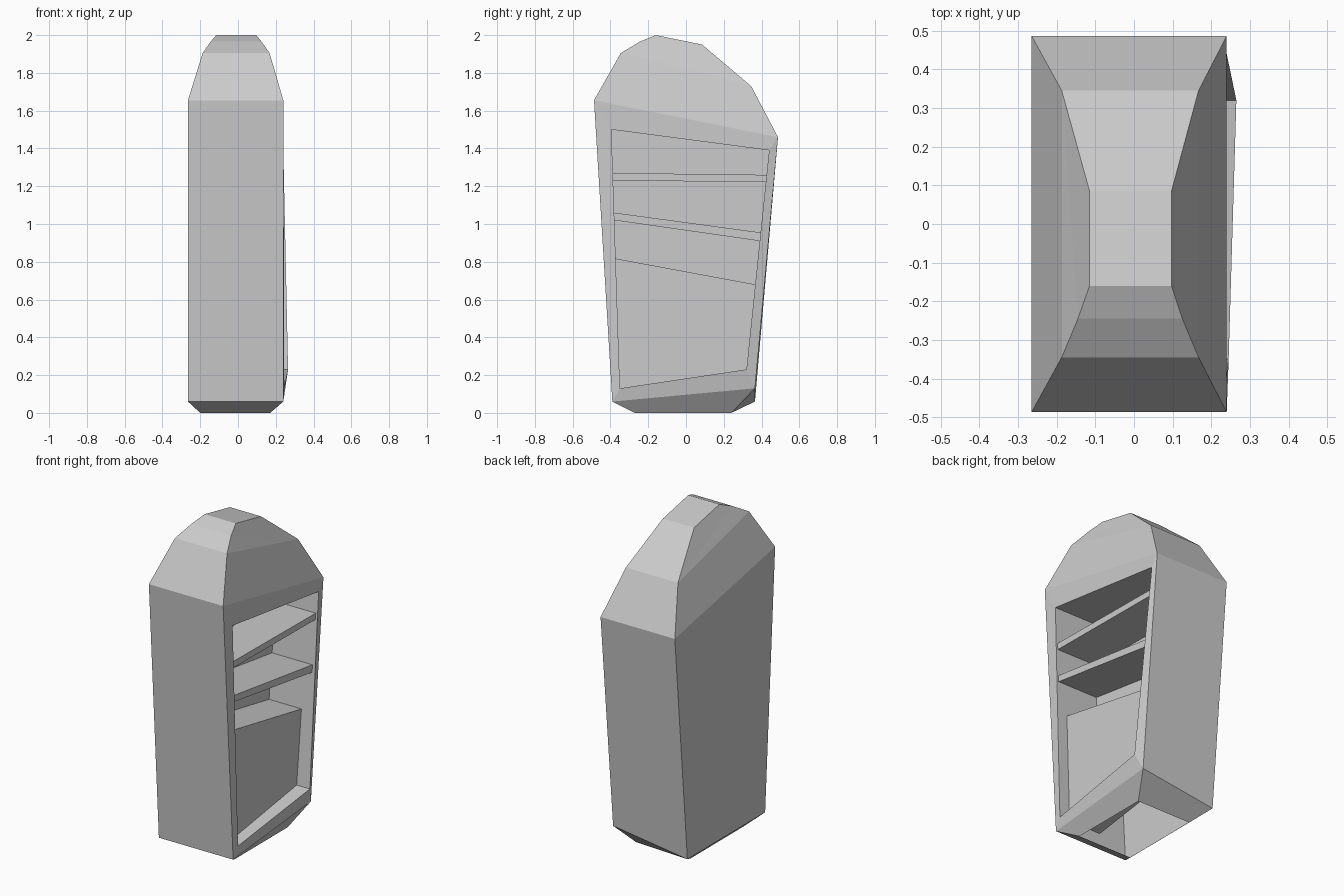
import bpy, bmesh

cube = bpy.data.objects.get("Cube")
if cube:
    bpy.data.objects.remove(cube)

grey = bpy.data.materials.new("plain grey")
grey.use_nodes = True
grey.diffuse_color = (0.6, 0.6, 0.6, 1)
grey.node_tree.nodes["Principled BSDF"].inputs["Base Color"].default_value = (0.6, 0.6, 0.6, 1)


def finish(bm, name):
    bmesh.ops.recalc_face_normals(bm, faces=bm.faces[:])
    mesh = bpy.data.meshes.new(name)
    bm.to_mesh(mesh)
    bm.free()
    mesh.materials.append(grey)
    obj = bpy.data.objects.new(name, mesh)
    bpy.context.collection.objects.link(obj)
    return obj


def ring(bm, left, right, front, back):
    """Four corners: front left side, front right side, back right, back left."""
    (fy, fz), (by, bz) = front, back
    return [bm.verts.new(p) for p in
            ((left, fy, fz), (right, fy, fz), (right, by, bz), (left, by, bz))]


def bridge(bm, a, b, sides=range(4)):
    for i in sides:
        j = (i + 1) % 4
        bm.faces.new((a[i], a[j], b[j], b[i]))


# Hollow casing, open underneath, with a cavity in its +x side
bm = bmesh.new()
foot = ring(bm, -0.20, 0.17, (-0.27, 0), (0.24, 0))
base = ring(bm, -0.265, 0.24, (-0.39, 0.06), (0.365, 0.06))
base[2].co.z = 0.13
shoulder = ring(bm, -0.265, 0.24, (-0.487, 1.655), (0.487, 1.46))
brow = ring(bm, -0.187, 0.167, (-0.345, 1.905), (0.345, 1.73))
crown = ring(bm, -0.115, 0.097, (-0.16, 2.0), (0.085, 1.95))
bridge(bm, foot, base)
bridge(bm, base, shoulder, (0, 2, 3))
bridge(bm, shoulder, brow)
bm.faces.new(crown)

# Faceted roof with an extra step at the front
step_l = bm.verts.new((-0.145, -0.245, 1.965))
step_r = bm.verts.new((0.125, -0.245, 1.965))
bm.faces.new((brow[0], brow[1], step_r, step_l))
bm.faces.new((step_l, step_r, crown[1], crown[0]))
bm.faces.new((brow[2], brow[3], crown[3], crown[2]))
for b_front, step, b_back, c_front, c_back in (
        (brow[0], step_l, brow[3], crown[0], crown[3]),
        (brow[1], step_r, brow[2], crown[1], crown[2])):
    bm.faces.new((b_front, step, b_back))
    bm.faces.new((step, c_front, c_back, b_back))

# Frame around the opening, then the cavity walls and its back
BACK_X = -0.045
opening = [(0.245, -0.35, 0.13), (0.265, 0.32, 0.23),
           (0.24, 0.44, 1.39), (0.24, -0.395, 1.5)]
rim = [bm.verts.new(p) for p in opening]
inner = [bm.verts.new((BACK_X, y, z)) for x, y, z in opening]
bridge(bm, [base[1], base[2], shoulder[2], shoulder[1]], rim)
bridge(bm, rim, inner)
bm.faces.new(inner)
finish(bm, "casing")


def on_edge(low, high, z):
    """Point on a cavity side wall at height z."""
    t = (z - low[2]) / (high[2] - low[2])
    return low[1] + t * (high[1] - low[1]), z


def insert(name, x, front_z, back_z):
    """Block between the cavity side walls; each z pair is bottom, top."""
    fronts = [on_edge(opening[0], opening[3], z) for z in front_z]
    backs = [on_edge(opening[1], opening[2], z) for z in back_z]
    outline = [fronts[0], backs[0], backs[1], fronts[1]]
    bm = bmesh.new()
    near = [bm.verts.new((x, y, z)) for y, z in outline]
    far = [bm.verts.new((BACK_X, y, z)) for y, z in outline]
    bridge(bm, near, far)
    bm.faces.new(near)
    bm.faces.new(far)
    finish(bm, name)


# Tilted shelves and the closed cupboard under them
insert("upper_shelf", 0.23, (1.23, 1.27), (1.222, 1.26))
insert("lower_shelf", 0.23, (1.02, 1.06), (0.91, 0.955))
insert("cupboard", 0.175, (0.13, 0.817), (0.23, 0.68))
